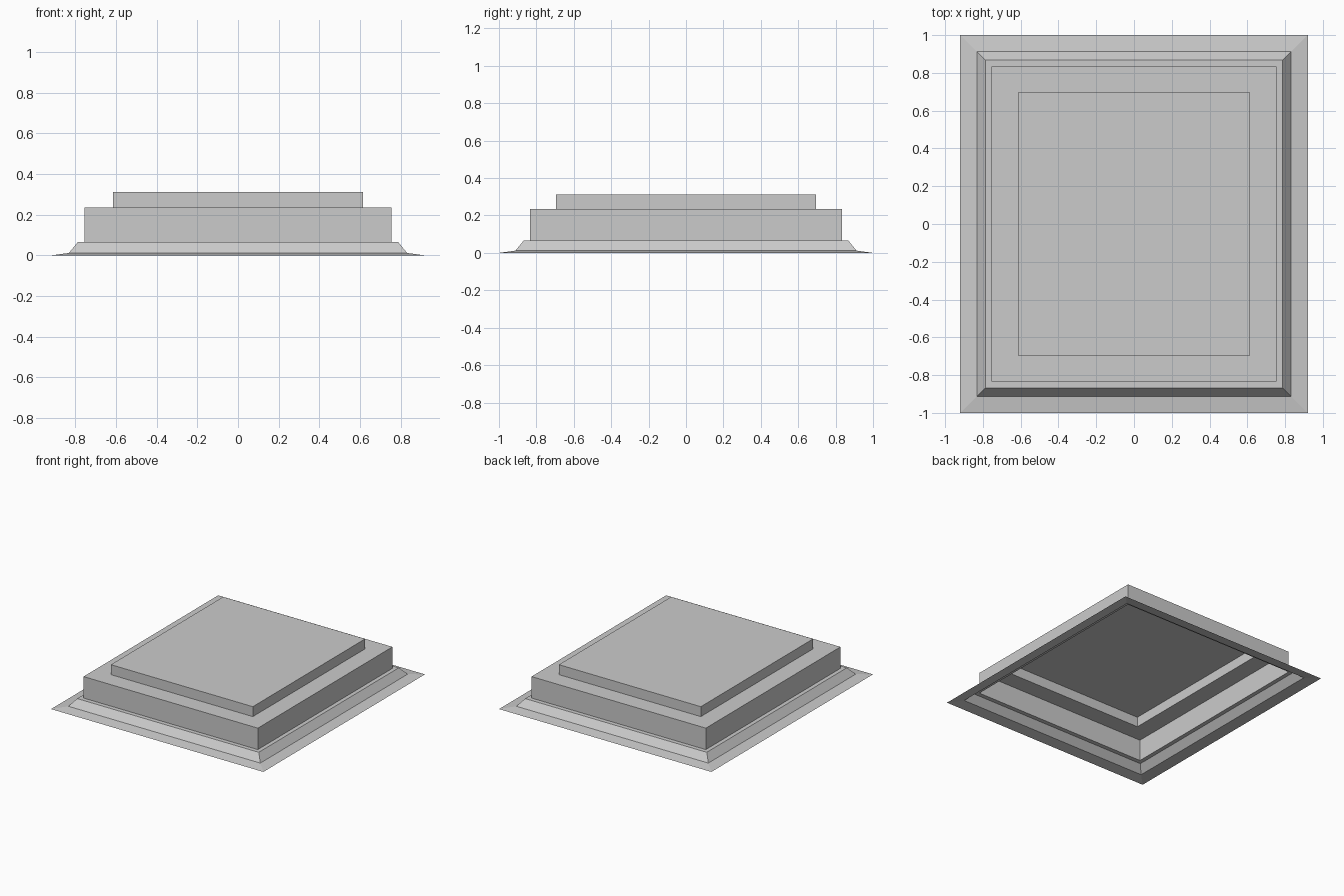
import bpy
import bmesh

cube = bpy.data.objects.get("Cube")
if cube:
    bpy.data.objects.remove(cube, do_unlink=True)

# Single plain grey
GREY = (0.6, 0.6, 0.6, 1.0)
grey = bpy.data.materials.new("plain_grey")
grey.use_nodes = True
grey.diffuse_color = GREY
bsdf = next(n for n in grey.node_tree.nodes if n.type == 'BSDF_PRINCIPLED')
bsdf.inputs["Base Color"].default_value = GREY


def rectangular_shell(name, rings, capped=False):
    """Loft an open shell through rectangles given as (half x, half y, z)."""
    bm = bmesh.new()
    loops = [[bm.verts.new((sx * hx, sy * hy, z))
              for sx, sy in ((-1, -1), (1, -1), (1, 1), (-1, 1))]
             for hx, hy, z in rings]
    for low, high in zip(loops, loops[1:]):
        for i in range(4):
            j = (i + 1) % 4
            bm.faces.new((low[i], low[j], high[j], high[i]))
    if capped:
        bm.faces.new(loops[-1])
    mesh = bpy.data.meshes.new(name)
    bm.to_mesh(mesh)
    bm.free()
    mesh.materials.append(grey)
    obj = bpy.data.objects.new(name, mesh)
    bpy.context.collection.objects.link(obj)
    return obj


# Key outlines shared by neighbouring parts, from the ground up
ground_edge = (0.92, 1.0, 0.0)
skirt_foot = (0.832, 0.912, 0.012)
skirt_top = (0.787, 0.867, 0.067)
LOWER = (0.755, 0.833)
UPPER = (0.615, 0.695)
lower_foot = (*LOWER, 0.067)
lower_top = (*LOWER, 0.235)
upper_foot = (*UPPER, 0.235)
upper_top = (*UPPER, 0.313)

# Thin sloping flange, chamfered skirt with ledge, and two stepped tiers;
# the whole form is hollow and open underneath
rectangular_shell("base_flange", [ground_edge, skirt_foot])
rectangular_shell("sloped_skirt", [skirt_foot, skirt_top, lower_foot])
rectangular_shell("lower_tier", [lower_foot, lower_top, upper_foot])
rectangular_shell("upper_tier", [upper_foot, upper_top], capped=True)
